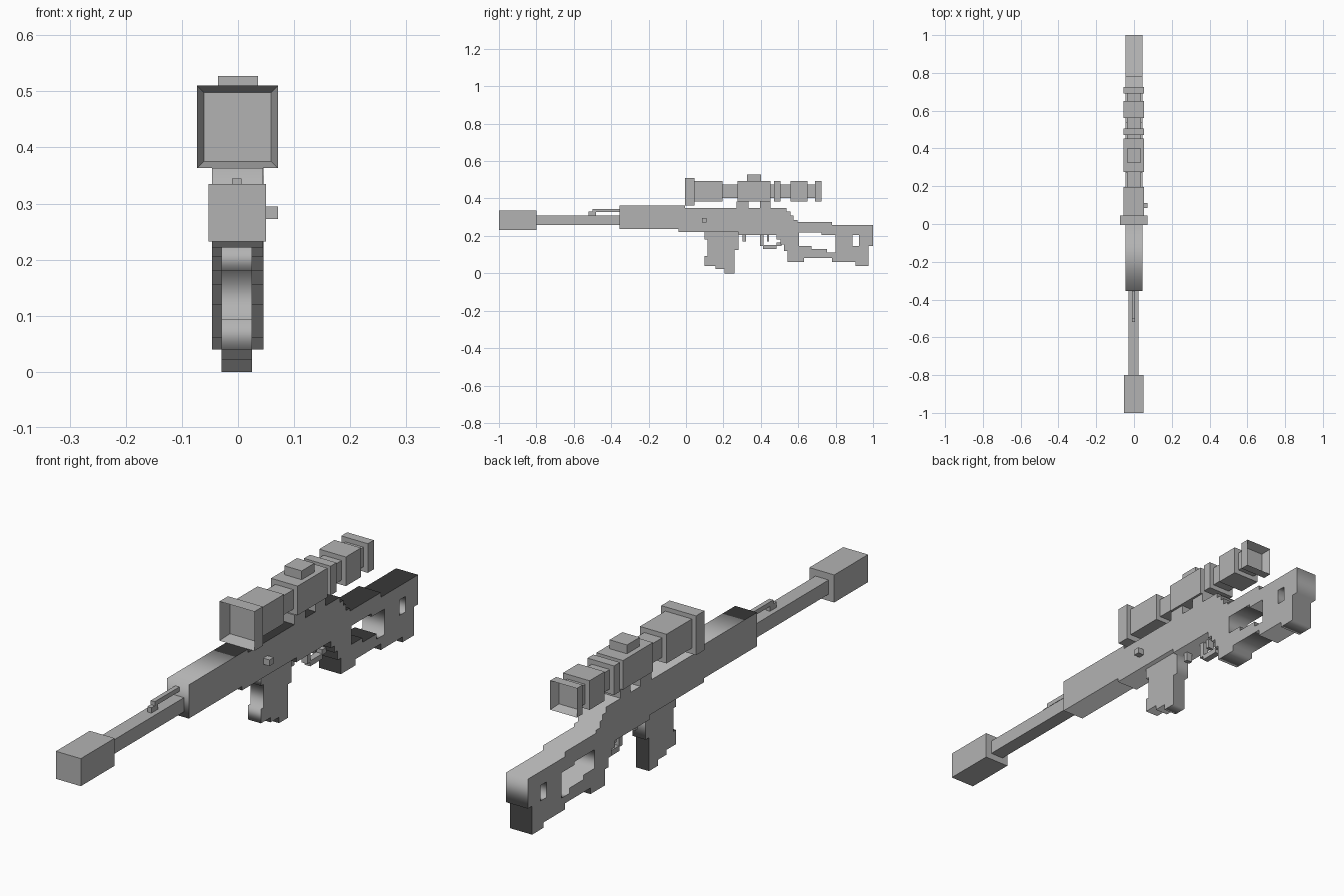
import bpy
import bmesh
from math import pi
from mathutils import Matrix, Vector

cube = bpy.data.objects.get("Cube")
if cube:
    bpy.data.objects.remove(cube, do_unlink=True)

grey = bpy.data.materials.new("plain grey")
grey.use_nodes = True
colour = (0.45, 0.45, 0.45, 1)
grey.diffuse_color = colour
for node in grey.node_tree.nodes:
    if node.type == "BSDF_PRINCIPLED":
        node.inputs["Base Color"].default_value = colour


def add_object(name, mesh):
    mesh.materials.clear()
    mesh.materials.append(grey)
    obj = bpy.data.objects.new(name, mesh)
    bpy.context.collection.objects.link(obj)
    return obj


def block(name, x, y, z, recess=None):
    """Box from (low, high) ranges; recess = (y direction, rim, depth)."""
    bm = bmesh.new()
    bmesh.ops.create_cube(bm, size=1)
    for v in bm.verts:
        v.co = Vector([r[0] if c < 0 else r[1] for c, r in zip(v.co, (x, y, z))])
    bm.normal_update()
    if recess:
        side, rim, depth = recess
        end = [f for f in bm.faces if f.normal.y * side > 0.5]
        bmesh.ops.inset_region(bm, faces=end, thickness=rim)
        bmesh.ops.translate(bm, verts=end[0].verts, vec=(0, -side * depth, 0))
    mesh = bpy.data.meshes.new(name)
    bm.to_mesh(mesh)
    bm.free()
    return add_object(name, mesh)


def stepped(name, x, outlines):
    """Extrude stair-step (y, z) outlines across x; inner outlines are holes."""
    curve = bpy.data.curves.new(name + " outline", "CURVE")
    curve.dimensions = "2D"
    curve.fill_mode = "BOTH"
    curve.extrude = (x[1] - x[0]) / 2
    for corners in outlines:
        points = [corners[0]]
        for y, z in corners[1:]:
            points += [(y, points[-1][1]), (y, z)]
        points.append((corners[0][0], points[-1][1]))
        spline = curve.splines.new("POLY")
        spline.points.add(len(points) - 1)
        for p, (y, z) in zip(spline.points, points):
            p.co = (y, z, 0, 1)
        spline.use_cyclic_u = True
    helper = bpy.data.objects.new(name + " helper", curve)
    mesh = bpy.data.meshes.new_from_object(helper)
    bpy.data.objects.remove(helper)
    turn = Matrix.Rotation(pi / 2, 4, "Z") @ Matrix.Rotation(pi / 2, 4, "X")
    mesh.transform(Matrix.Translation((sum(x) / 2, 0, 0)) @ turn)
    return add_object(name, mesh)


# Receiver and stock in one piece, with two openings
stepped("receiver_and_stock", (-0.046, 0.045), [
    [(-.355, .363), (-.005, .35), (.537, .33), (.56, .31), (.575, .286),
     (.597, .275), (.78, .257), (1, .147), (.975, .04), (.907, .06),
     (.78, .083), (.63, .06), (.543, .12), (.525, .155), (.505, .18),
     (.485, .205), (.28, .222), (-.04, .237)],
    [(.605, .217), (.725, .205), (.8, .11), (.755, .13), (.67, .147)],
    [(.89, .205), (.925, .147)],
])

# Magazine
stepped("magazine", (-0.029, 0.025), [
    [(.1, .222), (.28, .125), (.26, 0), (.207, .022), (.157, .04),
     (.1, .093), (.115, .18)]])

# Barrel, muzzle and front sight
block("muzzle", (-.053, .05), (-1, -.8), (.232, .335))
block("barrel", (-.03, .025), (-.8, -.355), (.257, .31))
sight = (-.011, .006)
block("front_sight_foot", sight, (-.52, -.48), (.31, .33))
block("front_sight_bar", sight, (-.5, -.355), (.328, .345))

# Bolt handle
block("bolt_handle", (.045, .071), (.085, .11), (.272, .295))

# Trigger group
thin = (-.014, .01)
block("trigger_guard_front", thin, (.395, .415), (.145, .205))
block("trigger_guard_bar", thin, (.412, .485), (.13, .15))
block("trigger_guard_rear", thin, (.483, .51), (.145, .165))
block("trigger", thin, (.432, .445), (.17, .205))
block("magazine_catch", thin, (.303, .32), (.17, .205))

# Scope: hollow end rings, wide sections and a narrow core between them
block("scope_front_ring", (-.073, .071), (-.005, .045), (.363, .51), (-1, .017, .045))
wide, tall = (-.056, .054), (.385, .494)
for name, y in {"front": (.045, .195), "middle": (.275, .452),
                "collar": (.47, .505), "rear": (.56, .65)}.items():
    block("scope_" + name + "_section", wide, y, tall)
block("scope_rear_ring", wide, (.69, .725), tall, (1, .018, .033))
for i, y in enumerate([(.195, .275), (.452, .47), (.505, .56), (.65, .69)]):
    block("scope_core_" + str(i + 1), (-.038, .036), y, (.403, .476))
block("scope_turret", (-.036, .036), (.325, .4), (.494, .527))

# Scope mounts
for name, y in {"front": (.27, .335), "rear": (.395, .452)}.items():
    block(name + "_scope_mount", (-.046, .045), y, (.35, .385))
